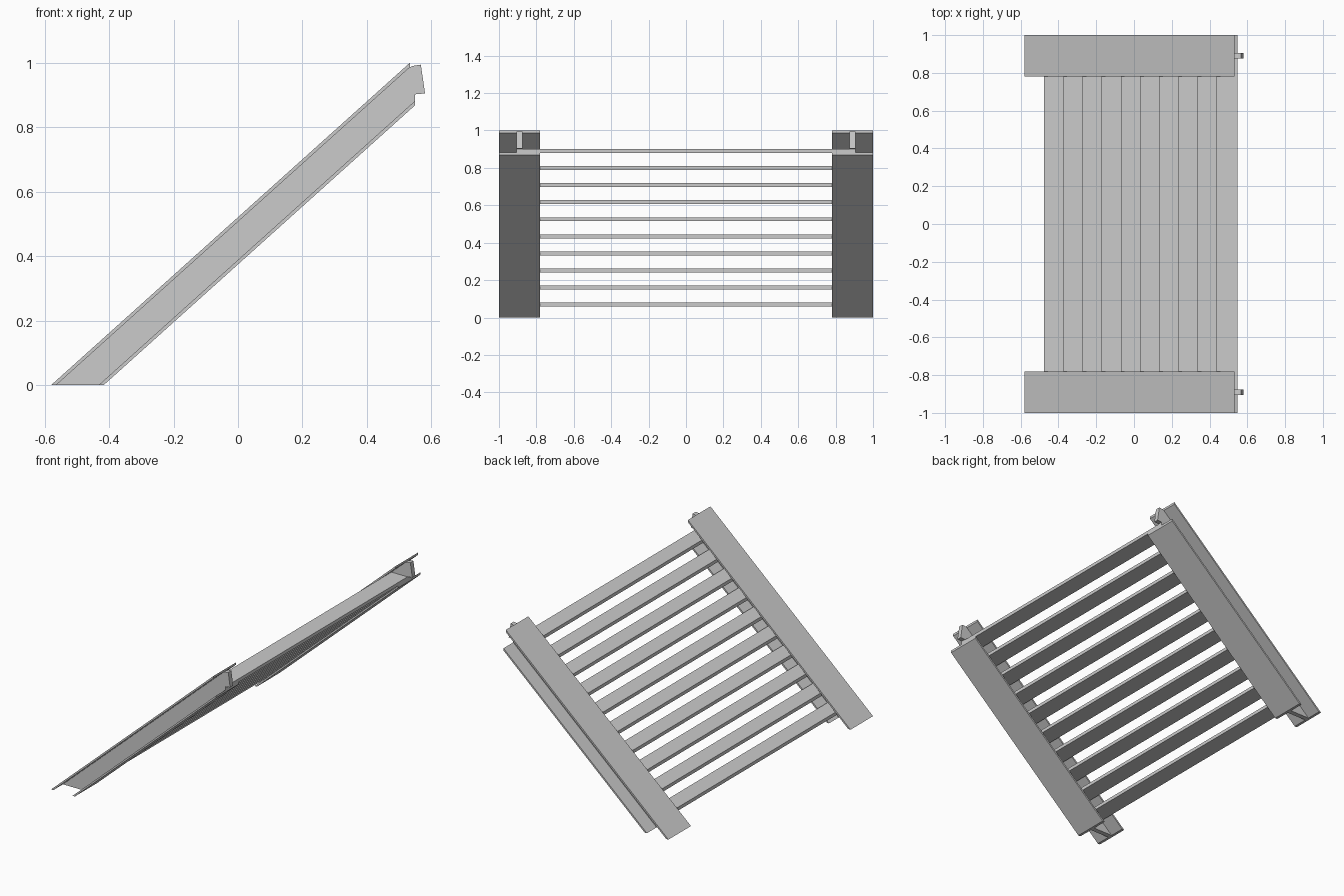
import bpy
import bmesh

if "Cube" in bpy.data.objects:
    bpy.data.objects.remove(bpy.data.objects["Cube"])

SLOPE = 0.8985           # rise over run of the stair
X_TOP, X_LOW = -0.58, -0.417   # where the beam's upper and lower edges meet the floor
FLANGE = 0.014           # flange thickness measured vertically
END_TOP, END_LOW = 0.533, 0.549


def extrude_profile(name, profile, y0, y1, mirrored=False):
    """Solid from an x-z outline spanning y0..y1, optionally mirrored across y."""
    bm = bmesh.new()
    face = bm.faces.new([bm.verts.new((x, y0, z)) for x, z in profile])
    ext = bmesh.ops.extrude_face_region(bm, geom=[face])
    verts = [g for g in ext["geom"] if isinstance(g, bmesh.types.BMVert)]
    bmesh.ops.translate(bm, verts=verts, vec=(0, y1 - y0, 0))
    bmesh.ops.recalc_face_normals(bm, faces=bm.faces)
    mesh = bpy.data.meshes.new(name)
    bm.to_mesh(mesh)
    bm.free()
    obj = bpy.data.objects.new(name, mesh)
    bpy.context.collection.objects.link(obj)
    if mirrored:
        mod = obj.modifiers.new("mirror", 'MIRROR')
        mod.use_axis = (False, True, False)
    return obj


def height(x, x_floor):
    return (x - x_floor) * SLOPE


run = FLANGE / SLOPE     # flange thickness measured along the floor

# Upper and lower flanges of the two I-beam stringers
z = height(END_TOP, X_TOP)
extrude_profile("upper_flange", [(X_TOP, 0), (X_TOP + run, 0),
                (END_TOP, z - FLANGE), (END_TOP, z)], 0.78, 1.0, True)
z_low = height(END_LOW, X_LOW)
extrude_profile("lower_flange", [(X_LOW - run, 0), (X_LOW, 0),
                (END_LOW, z_low), (END_LOW, z_low + FLANGE)], 0.78, 1.0, True)

# Web of the stringers, with a notched hook at the top end
extrude_profile("stringer_web", [
    (X_TOP + run, 0), (X_LOW - run, 0), (END_LOW, z_low + FLANGE),
    (END_LOW, 0.902), (0.58, 0.905), (0.567, 0.994), (0.541, 0.99),
    (END_TOP, z - FLANGE)], 0.875, 0.905, True)

# Treads spanning between the webs
for i in range(10):
    x0, top = -0.476 + i * 0.1015, 0.08 + i * 0.0912
    x1, bottom = x0 + 0.11, top - 0.021
    extrude_profile(f"tread_{i + 1}", [(x0, bottom), (x1, bottom), (x1, top), (x0, top)],
                    -0.88, 0.88)
